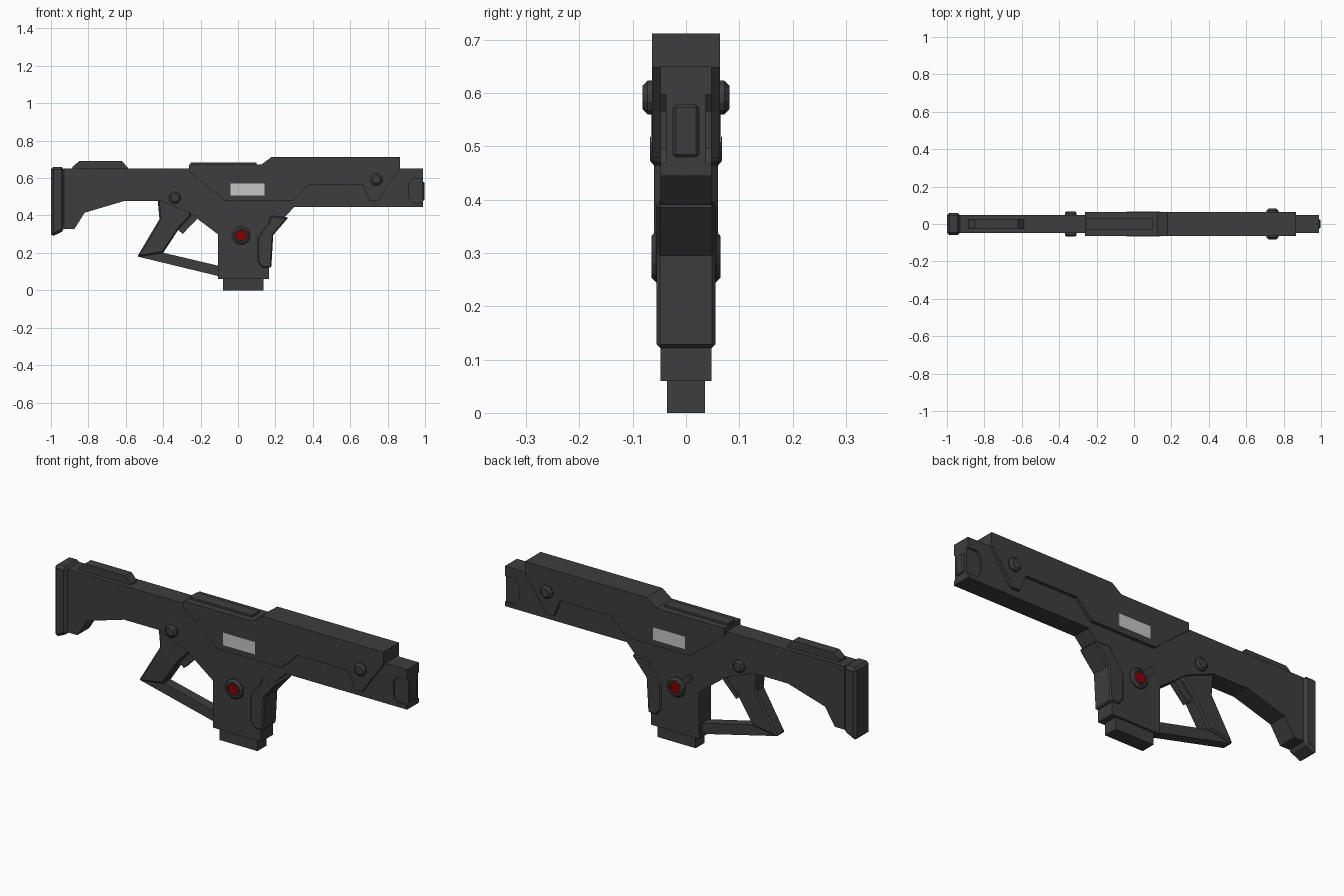
import bpy, bmesh, math
from mathutils import Matrix, Vector

if "Cube" in bpy.data.objects:
    bpy.data.objects.remove(bpy.data.objects["Cube"])


def material(name, rgb):
    m = bpy.data.materials.new(name)
    m.diffuse_color = (*rgb, 1)
    m.use_nodes = True
    m.node_tree.nodes["Principled BSDF"].inputs["Base Color"].default_value = m.diffuse_color
    return m


DARK = material("dark_grey", (0.047, 0.047, 0.047))
PALE = material("pale_grey", (0.56, 0.56, 0.56))
RED = material("deep_red", (0.27, 0.0, 0.0))


def finish(name, bm, mat, bevel=0):
    bmesh.ops.recalc_face_normals(bm, faces=bm.faces)
    me = bpy.data.meshes.new(name)
    bm.to_mesh(me)
    bm.free()
    me.materials.append(mat)
    ob = bpy.data.objects.new(name, me)
    bpy.context.collection.objects.link(ob)
    if bevel:
        mod = ob.modifiers.new("bevel", "BEVEL")
        mod.width = bevel
        mod.segments = 1
        mod.limit_method = 'ANGLE'
        mod.angle_limit = math.radians(60)
    return ob


def slab(name, pts, y0, y1, mat=DARK, bevel=0):
    """Extrude an x-z outline from y0 to y1."""
    bm = bmesh.new()
    f = bm.faces.new([bm.verts.new((x, y0, z)) for x, z in pts])
    r = bmesh.ops.extrude_face_region(bm, geom=[f])
    bmesh.ops.translate(bm, vec=(0, y1 - y0, 0),
                        verts=[v for v in r["geom"] if isinstance(v, bmesh.types.BMVert)])
    return finish(name, bm, mat, bevel)


def rect(x0, x1, z0, z1):
    return [(x0, z0), (x1, z0), (x1, z1), (x0, z1)]


def lathe(name, x, z, rings, side, sides=12, mat=DARK):
    """Stack of (radius, y) rings about the y axis, capped at both ends."""
    bm = bmesh.new()
    loops = []
    for r, y in rings:
        loops.append([bm.verts.new((x + r * math.cos((i + .5) * math.tau / sides), side * y,
                                    z + r * math.sin((i + .5) * math.tau / sides)))
                      for i in range(sides)])
    for a, b in zip(loops, loops[1:]):
        for i in range(sides):
            j = (i + 1) % sides
            bm.faces.new((a[i], a[j], b[j], b[i]))
    bm.faces.new(loops[0])
    bm.faces.new(loops[-1])
    return finish(name, bm, mat)


# Core: stock, receiver, magazine well and barrel shroud in one outline
core = slab("core_body", [
    (-.93, .65), (.99, .65), (.99, .445), (.30, .445), (.185, .32), (.165, .28),
    (.165, .06), (-.108, .06), (-.108, .30), (-.26, .415), (-.415, .477),
    (-.61, .477), (-.82, .415), (-.875, .327), (-.93, .327)], -.048, .048)

# Recesses on both sides of the muzzle
for s in (-1, 1):
    cut = slab("muzzle_recess_cutter", [
        (.912, .565), (.935, .598), (1.05, .598), (1.05, .468), (.935, .468), (.912, .497)],
        s * .038, s * .1)
    cut.hide_render = True
    cut.hide_viewport = True
    mod = core.modifiers.new("recess", "BOOLEAN")
    mod.operation = 'DIFFERENCE'
    mod.solver = 'EXACT'
    mod.object = cut

# Muzzle plate
slab("muzzle_plate", rect(.97, .998, .48, .578), -.024, .024, bevel=.005)

# Butt plate
slab("butt_plate", [(-1, .66), (-.93, .66), (-.93, .318), (-1, .285)], -.06, .06, bevel=.014)

# Cheek rest on the stock
slab("cheek_rest", [(-.885, .64), (-.885, .66), (-.85, .69), (-.62, .69), (-.588, .655),
                    (-.588, .64)], -.025, .025)

# Upper casing
slab("upper_casing", [
    (-.262, .672), (.125, .672), (.178, .712), (.867, .712), (.867, .648), (.805, .565),
    (.748, .478), (.703, .478), (.668, .565), (.378, .565), (.292, .478),
    (-.07, .478), (-.262, .635)], -.064, .064)
slab("top_plate", rect(-.255, .10, .66, .682), -.03, .03)

# Magazine base
slab("magazine_base", rect(-.08, .135, 0, .08), -.036, .036)

# Fore grip cover
slab("fore_grip", [
    (.105, .285), (.105, .155), (.128, .122), (.178, .122), (.188, .295), (.27, .39),
    (.175, .398), (.163, .36)], -.055, .055, bevel=.006)

# Rear grip, lower guard and trigger
slab("rear_grip", [(-.43, .49), (-.42, .38), (-.54, .178), (-.40, .20), (-.315, .33),
                   (-.25, .40), (-.27, .46)], -.036, .036, bevel=.008)
slab("lower_guard", [(-.535, .18), (-.10, .075), (-.10, .13), (-.43, .208)], -.026, .026)
slab("trigger", [(-.33, .33), (-.295, .302), (-.22, .38), (-.25, .43)], -.016, .016)

for s, tag in ((-1, "front"), (1, "back")):
    # Round bolts
    lathe("rear_bolt_" + tag, -.338, .495, [(.032, .04), (.032, .060), (.022, .068)], s)
    lathe("barrel_bolt_" + tag, .74, .592, [(.033, .06), (.033, .072), (.022, .082)], s)
    # Button with hollow ring
    lathe("button_ring_" + tag, .017, .293,
          [(.050, .045), (.050, .056), (.040, .065), (.031, .065), (.029, .058)], s)
    lathe("button_" + tag, .017, .293, [(.028, .05), (.028, .063)], s, 8, RED)
    # Display panel
    slab("display_" + tag, rect(-.04, .142, .507, .571), s * .060, s * .0655, PALE)

# Small lever behind the button, on the back side only
slab("button_lever", [(-.005, .335), (-.055, .378), (-.075, .355), (-.025, .310)], .045, .056)
